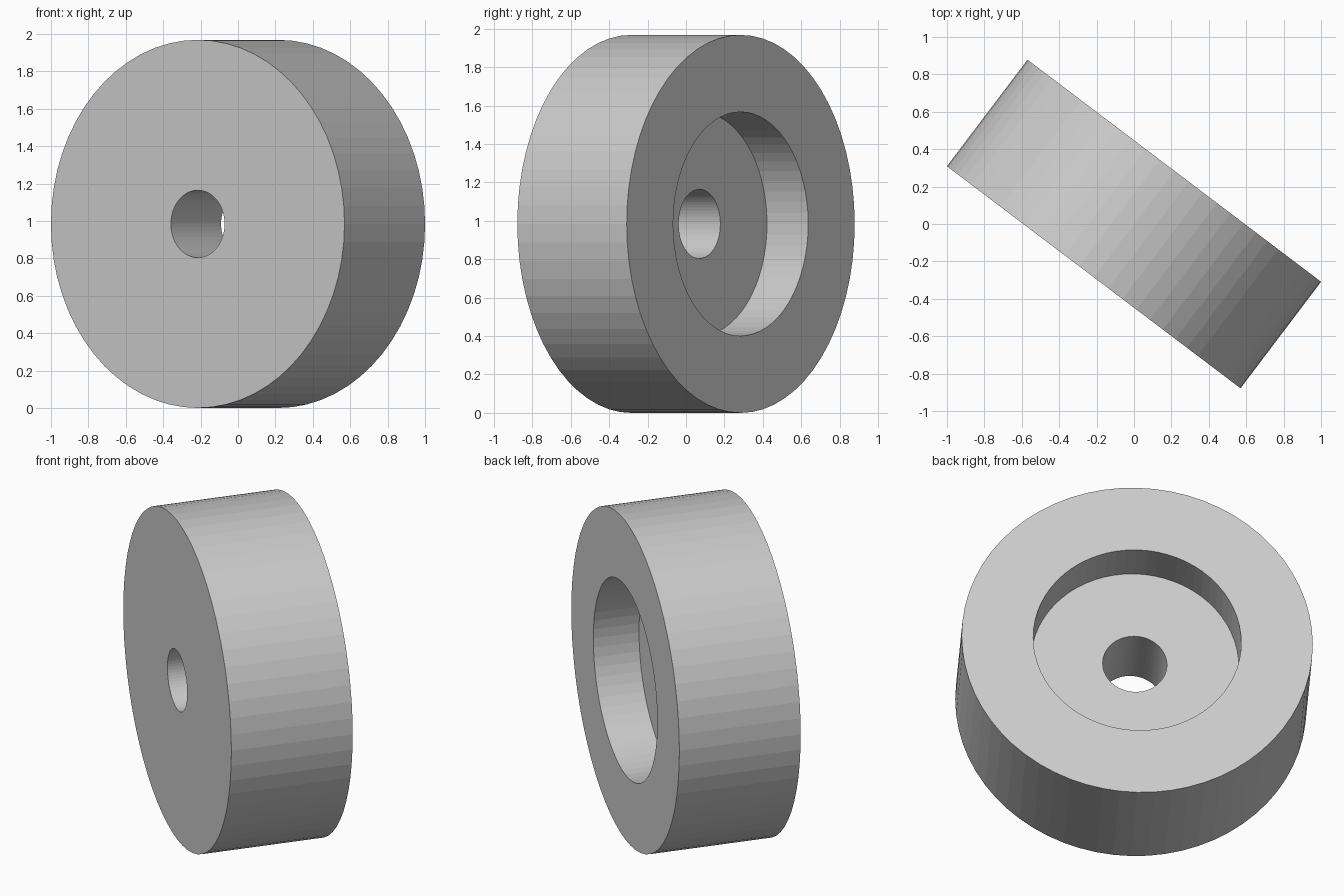
import bpy, bmesh, math
from mathutils import Matrix

if "Cube" in bpy.data.objects:
    bpy.data.objects.remove(bpy.data.objects["Cube"])

SEG = 64
R = 0.984
HALF = 0.357
# Closed cross-section: (radius, position along the axle)
profile = [(0.18, -HALF), (R, -HALF), (R, HALF),
           (0.583, HALF), (0.583, 0.088), (0.18, 0.088)]

# Lathe the cross-section around the y axis
bm = bmesh.new()
rings = []
for i in range(SEG):
    a = 2 * math.pi * i / SEG
    rings.append([bm.verts.new((r * math.cos(a), t, r * math.sin(a))) for r, t in profile])
n = len(profile)
for i in range(SEG):
    p, q = rings[i], rings[(i + 1) % SEG]
    for j in range(n):
        k = (j + 1) % n
        bm.faces.new((p[j], p[k], q[k], q[j]))
bmesh.ops.recalc_face_normals(bm, faces=bm.faces)

# Turn the axle in plan and stand the wheel on the ground
bm.transform(Matrix.Translation((0, 0, R)) @ Matrix.Rotation(math.radians(-37.1), 4, 'Z'))

mesh = bpy.data.meshes.new("counterbored_wheel")
bm.to_mesh(mesh)
bm.free()
bpy.context.collection.objects.link(bpy.data.objects.new("counterbored_wheel", mesh))
